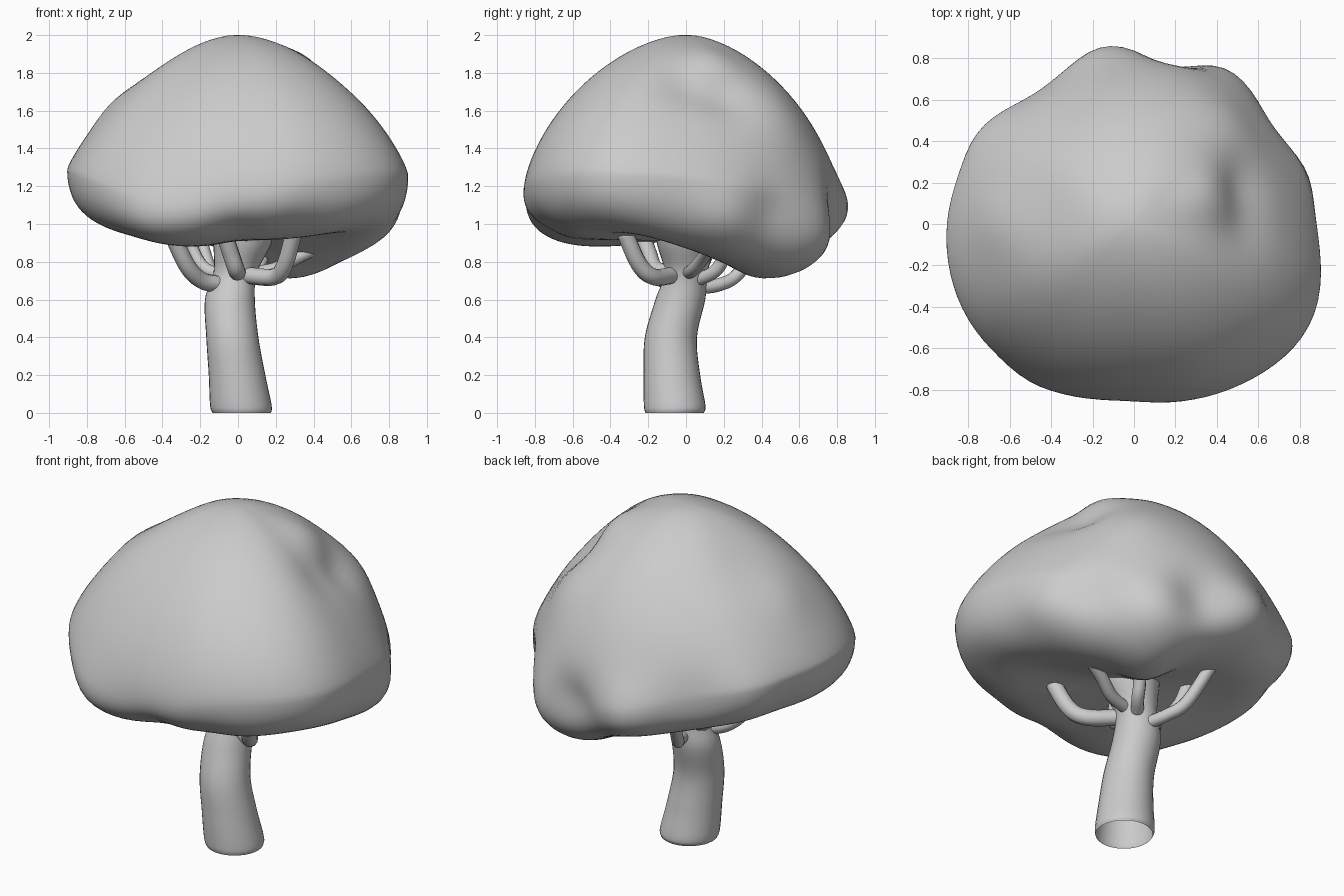
import bpy, bmesh, math
from mathutils import Vector

if "Cube" in bpy.data.objects:
    bpy.data.objects.remove(bpy.data.objects["Cube"])


def make_object(name, rings, cap_start=None, cap_end=None):
    """Skin closed rings of points; optional pole points close the ends."""
    bm = bmesh.new()
    vs = [[bm.verts.new(p) for p in ring] for ring in rings]
    n = len(vs[0])
    for a, b in zip(vs, vs[1:]):
        for i in range(n):
            j = (i + 1) % n
            bm.faces.new((a[i], a[j], b[j], b[i]))
    for ring, pole in ((vs[0], cap_start), (vs[-1], cap_end)):
        if pole is not None:
            p = bm.verts.new(pole)
            for i in range(n):
                bm.faces.new((ring[i], ring[(i + 1) % n], p))
    bmesh.ops.recalc_face_normals(bm, faces=bm.faces)
    for f in bm.faces:
        f.smooth = True
    me = bpy.data.meshes.new(name)
    bm.to_mesh(me)
    bm.free()
    ob = bpy.data.objects.new(name, me)
    bpy.context.collection.objects.link(ob)
    return ob


def catmull(p0, p1, p2, p3, t):
    return 0.5 * (2 * p1 + (p2 - p0) * t + (2 * p0 - 5 * p1 + 4 * p2 - p3) * t * t
                  + (3 * p1 - p0 - 3 * p2 + p3) * t ** 3)


# Canopy outline every 30 degrees: radius, height of widest point, underside height, fullness
LOBES = [Vector(v) for v in (
    (0.88, 1.24, 0.87, 0.80), (0.84, 1.16, 0.78, 0.72), (0.84, 1.06, 0.71, 0.58),
    (0.82, 1.10, 0.84, 0.62), (0.80, 1.18, 0.91, 0.68), (0.86, 1.26, 0.96, 0.78),
    (0.905, 1.29, 0.97, 0.84), (0.925, 1.24, 0.93, 0.76), (0.89, 1.10, 0.88, 0.66),
    (0.87, 1.11, 0.91, 0.61), (0.925, 1.22, 0.92, 0.64), (0.98, 1.26, 0.95, 0.72))]

# Local bumps and dents: centre, spread, strength
BUMPS = [((0.52, 0.00, 1.72), 0.13, -0.03), ((0.52, 0.20, 1.69), 0.13, -0.045),
         ((0.36, 0.15, 1.84), 0.16, 0.045), ((0.46, 0.48, 1.58), 0.20, 0.035),
         ((-0.16, 0.83, 1.08), 0.18, 0.07), ((0.20, 0.80, 1.05), 0.15, -0.07),
         ((0.43, 0.70, 0.95), 0.18, 0.05), ((0.82, 0.22, 1.02), 0.17, 0.04),
         ((0.65, 0.42, 1.08), 0.12, -0.04), ((-0.48, -0.70, 1.00), 0.18, 0.03),
         ((0.00, -0.80, 0.96), 0.15, -0.06), ((0.30, -0.74, 0.98), 0.16, -0.04),
         ((-0.50, 0.62, 1.20), 0.15, -0.02), ((-0.73, 0.42, 1.22), 0.16, 0.02),
         ((-0.82, 0.20, 1.10), 0.14, -0.03), ((-0.66, 0.00, 1.63), 0.15, 0.02),
         ((-0.40, 0.10, 1.78), 0.20, -0.02)]


def canopy_point(ang, part, s):
    k = ang / (math.pi / 6)
    i = int(k)
    r, ze, zb, q = catmull(*[LOBES[(i + d) % 12] for d in (-1, 0, 1, 2)], k - i)
    u0 = 0.58
    if part == 0:        # dome
        u = math.sin(s * math.pi / 2)
        z = ze + (2.005 - ze) * max(0, 1 - u ** 1.7) ** q
    elif part == 1:      # rounded lower rim
        u = u0 + (1 - u0) * max(0, math.cos(s * math.pi / 2)) ** 0.85
        z = ze - (ze - zb) * math.sin(s * math.pi / 2) ** 0.85
    else:                # underside
        u = u0 * (1 - s)
        z = zb + (0.91 - zb) * s * s * (3 - 2 * s)
    p = Vector((u * r * math.cos(ang), u * r * math.sin(ang), z))
    out = (p - Vector((0, 0, 1.2))).normalized()
    shift = sum(h * math.exp(-((p - Vector(c)).length / w) ** 2) for c, w, h in BUMPS)
    return p + out * shift


N = 96
steps = ([(0, s / 28) for s in range(1, 29)] + [(1, s / 16) for s in range(1, 17)]
         + [(2, s / 12) for s in range(1, 12)])
rings = [[canopy_point(2 * math.pi * i / N, *st) for i in range(N)] for st in steps]
canopy = make_object("canopy", rings, (0, 0, 2.005), (0, 0, 0.91))
sm = canopy.modifiers.new("soften", 'SMOOTH')
sm.factor = 0.5
sm.iterations = 6


def spline(points, per=6):
    pts = [Vector(p) for p in points]
    pts = [2 * pts[0] - pts[1]] + pts + [2 * pts[-1] - pts[-2]]
    out = []
    for i in range(1, len(pts) - 2):
        out += [catmull(*pts[i - 1:i + 3], t / per) for t in range(per)]
    return out + [pts[-2]]


# Trunk: open at the foot; x, y, z, radius
trunk = spline([(0.02, -0.06, 0.0, 0.155), (0.015, -0.06, 0.04, 0.163),
                (-0.005, -0.075, 0.2, 0.15), (-0.03, -0.08, 0.4, 0.138),
                (-0.043, -0.03, 0.6, 0.132), (-0.015, 0.0, 0.74, 0.115),
                (0.02, 0.0, 0.88, 0.15), (0.03, 0.0, 0.97, 0.17)])
make_object("trunk", [[(p[0] + p[3] * math.cos(a), p[1] + p[3] * math.sin(a), p[2])
                       for a in [2 * math.pi * i / 32 for i in range(32)]] for p in trunk],
            None, trunk[-1][:3])

# Branches: bent tubes reaching from the trunk up into the canopy
BRANCHES = {
    "front_left": [(-0.09, -0.05, 0.68), (-0.19, -0.11, 0.70), (-0.27, -0.18, 0.78), (-0.35, -0.24, 0.95)],
    "front_right": [(0.03, -0.06, 0.73), (0.19, -0.17, 0.72), (0.25, -0.25, 0.79), (0.30, -0.33, 0.97)],
    "front": [(0.0, -0.06, 0.74), (-0.01, -0.16, 0.76), (-0.04, -0.20, 0.85), (-0.08, -0.24, 0.97)],
    "right": [(0.05, 0.01, 0.74), (0.19, 0.04, 0.76), (0.31, 0.09, 0.82), (0.47, 0.14, 0.90)],
    "back": [(-0.03, 0.06, 0.66), (-0.08, 0.18, 0.68), (-0.14, 0.28, 0.74), (-0.21, 0.42, 0.95)],
    "left": [(-0.06, 0.02, 0.72), (-0.17, 0.07, 0.76), (-0.23, 0.11, 0.84), (-0.27, 0.14, 0.97)],
    "back_right": [(0.02, 0.05, 0.70), (0.09, 0.14, 0.74), (0.12, 0.19, 0.80), (0.16, 0.24, 0.92)],
}
for name, path in BRANCHES.items():
    pts = spline(path)
    rad = 0.045 if name.startswith("front") else 0.035
    tube = []
    for i, p in enumerate(pts):
        d = pts[min(i + 1, len(pts) - 1)] - pts[max(i - 1, 0)]
        side = d.cross(Vector((path[-1][1], -path[-1][0], 0))).normalized()
        up = d.cross(side).normalized()
        tube.append([p + rad * (side * math.cos(a) + up * math.sin(a))
                     for a in [2 * math.pi * k / 12 for k in range(12)]])
    make_object(name + "_branch", tube, pts[0], pts[-1])
